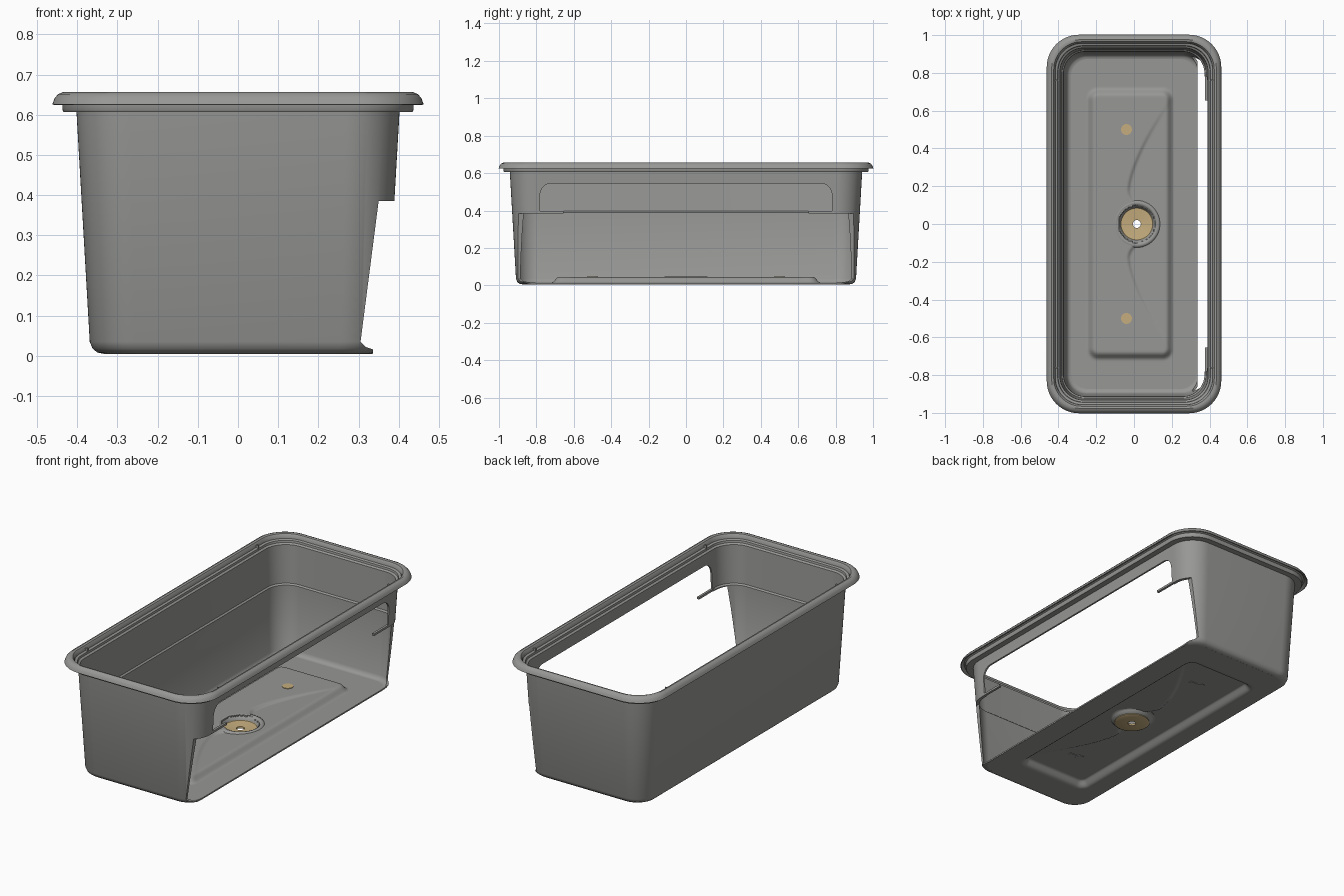
import bpy, bmesh, math

if "Cube" in bpy.data.objects:
    bpy.data.objects.remove(bpy.data.objects["Cube"])


def material(name, rgb):
    m = bpy.data.materials.new(name)
    m.diffuse_color = (*rgb, 1)
    m.use_nodes = True
    m.node_tree.nodes["Principled BSDF"].inputs["Base Color"].default_value = m.diffuse_color
    return m


GREY = material("warm grey plastic", (0.31, 0.315, 0.30))
TAN = material("tan", (0.56, 0.42, 0.21))


def finish(name, bm, mat):
    bmesh.ops.recalc_face_normals(bm, faces=bm.faces)
    me = bpy.data.meshes.new(name)
    bm.to_mesh(me)
    bm.free()
    me.materials.append(mat)
    ob = bpy.data.objects.new(name, me)
    bpy.context.collection.objects.link(ob)
    return ob


def activate(ob):
    bpy.ops.object.select_all(action='DESELECT')
    ob.select_set(True)
    bpy.context.view_layer.objects.active = ob


def smooth(ob, angle=35):
    activate(ob)
    bpy.ops.object.shade_smooth_by_angle(angle=math.radians(angle))


def loft(name, rings, mat, wrap=True):
    """Skin a list of equal-length rings; wrap joins last to first, else caps."""
    bm = bmesh.new()
    vs = [[bm.verts.new(p) for p in r] for r in rings]
    n = len(vs[0])
    for k in range(len(vs) if wrap else len(vs) - 1):
        a, b = vs[k], vs[(k + 1) % len(vs)]
        for i in range(n):
            j = (i + 1) % n
            bm.faces.new((a[i], a[j], b[j], b[i]))
    if not wrap:
        bm.faces.new(vs[0])
        bm.faces.new(vs[-1])
    return finish(name, bm, mat)


def tub_ring(hx, z):
    """Rounded rectangle, long in y, corner radius growing with size."""
    hy, r = hx + 0.54, 0.09 + 0.64 * (hx - 0.335)
    pts = []
    for q, (sx, sy) in enumerate(((1, 1), (-1, 1), (-1, -1), (1, -1))):
        for k in range(17):
            a = math.pi / 2 * (q + k / 16)
            pts.append((sx * (hx - r) + r * math.cos(a), sy * (hy - r) + r * math.sin(a), z))
    return pts


def circle(cx, cy, r, z, n=48):
    return [(cx + r * math.cos(2 * math.pi * k / n), cy + r * math.sin(2 * math.pi * k / n), z)
            for k in range(n)]


def box(name, x0, x1, y0, y1, z0, z1, mat):
    return loft(name, [[(x0, y0, z), (x1, y0, z), (x1, y1, z), (x0, y1, z)] for z in (z0, z1)],
                mat, wrap=False)


def cut(ob, cutter):
    cutter.hide_render = True
    activate(ob)
    mod = ob.modifiers.new("opening", 'BOOLEAN')
    mod.operation, mod.solver, mod.object = 'DIFFERENCE', 'EXACT', cutter
    bpy.ops.object.modifier_apply(modifier=mod.name)
    bpy.data.objects.remove(cutter)


# Wall and rolled rim: closed section, outside going up then inside going down
section = [(.333, .005), (.350, .008), (.362, .018), (.369, .035), (.402, .607), (.434, .607),
           (.437, .612), (.437, .630), (.445, .634), (.458, .624), (.462, .626), (.457, .640),
           (.448, .651), (.436, .656), (.425, .653), (.418, .643), (.416, .630), (.404, .626),
           (.402, .615), (.392, .608), (.381, .397), (.373, .390), (.359, .036), (.352, .022),
           (.344, .015), (.333, .013)]
wall = loft("tub_wall_and_rim", [tub_ring(hx, z) for hx, z in section], GREY)

# Lower opening: slanted cut through the right side and both ends
side = [(.305, .035), (.318, .022), (.336, .016), (.336, -.1), (.6, -.1), (.6, .385), (.35, .385)]
cut(wall, loft("lower_cutter", [[(x, y, z) for x, z in side] for y in (-1.2, 1.2)], GREY, False))

# Upper opening: window with rounded top corners
arch = [(-.78, .3), (.78, .3)]
for s in (1, -1):
    arc = [(s * (.72 + .06 * math.cos(a * math.pi / 16)), .485 + .06 * math.sin(a * math.pi / 16))
           for a in range(9)]
    arch += arc if s == 1 else arc[::-1]
cut(wall, loft("upper_cutter", [[(x, y, z) for y, z in arch] for x in (.3, .6)], GREY, False))
smooth(wall)

# Floor: height field with raised panel, curved crease and drain dip
DX = 0.015


def step(t):
    t = min(1, max(0, t))
    return t * t * (3 - 2 * t)


def crease_x(y):
    y = abs(y)
    if y > .18:
        return -.035 + .235 * ((y - .18) / .49) ** 1.5
    return -.035 + .05 * min(1, (.18 - y) / .08) ** 2


def floor_z(x, y):
    px, py = abs(x + .02) - .17, abs(y) - .66
    d = math.hypot(max(px, 0), max(py, 0)) + min(max(px, py), 0)
    raised = step((.06 - d) / .04)
    z = .013 + .032 * raised
    xc = crease_x(y)
    if abs(y) < .67 and xc < x < .2:
        z -= .012 * step((x - xc) / .014) * (.2 - x) / .235
    return z


bm = bmesh.new()
NX, NY, HX, HY, R = 84, 176, .335, .875, .09
grid = []
for j in range(NY + 1):
    y = -HY + 2 * HY * j / NY
    e = max(0, abs(y) - (HY - R))
    w = HX - R + math.sqrt(max(0, R * R - e * e))
    grid.append([])
    for i in range(NX + 1):
        x = w * (2 * i / NX - 1)
        grid[j].append(bm.verts.new((x, y, floor_z(x, y))))
for j in range(NY):
    for i in range(NX):
        q = (grid[j][i], grid[j][i + 1], grid[j + 1][i + 1], grid[j + 1][i])
        if min(math.hypot(v.co.x - DX, v.co.y) for v in q) > .092:
            bm.faces.new(q)
bmesh.ops.delete(bm, geom=[v for v in bm.verts if not v.link_faces], context='VERTS')
floor = finish("floor", bm, GREY)
if floor.data.polygons[0].normal.z < 0:
    floor.data.flip_normals()
activate(floor)
sol = floor.modifiers.new("thickness", 'SOLIDIFY')
sol.thickness, sol.offset = .008, -1
bpy.ops.object.modifier_apply(modifier=sol.name)
smooth(floor, 50)

# Drain: grey collar around a tan dished disc with a hole
collar = [(.126, .034), (.122, .043), (.112, .047), (.102, .044), (.094, .032), (.086, .022),
          (.086, .012), (.098, .014), (.106, .026), (.114, .033)]
smooth(loft("drain_collar", [circle(DX, 0, r, z) for r, z in collar], GREY), 50)
disc = [(.088, .024), (.084, .020), (.045, .017), (.021, .015), (.021, .005), (.080, .005),
        (.092, .010), (.093, .018)]
smooth(loft("drain_disc", [circle(DX, 0, r, z) for r, z in disc], TAN))

for s in (1, -1):
    # Tan plugs on the raised panel, with keyed bosses underneath
    smooth(loft("floor_plug", [circle(-.04, s * .5, .029, z, 32) for z in (.043, .048)], TAN, False))
    smooth(loft("plug_boss", [circle(-.04, s * .5, .024, z, 32) for z in (.034, .040)], GREY, False))
    box("plug_key", -.02, .03, s * .5 - .008, s * .5 + .008, .034, .040, GREY)
    # Short lips reaching into the opening
    y0, y1 = sorted((s * .655, s * .79))
    box("opening_lip", .377, .390, y0, y1, .385, .397, GREY)
    # Small tabs inside the rim
    for sx in (1, -1):
        box("rim_tab", sx * .411 - .008, sx * .411 + .008, s * .76 - .004, s * .76 + .004,
            .622, .642, GREY)
